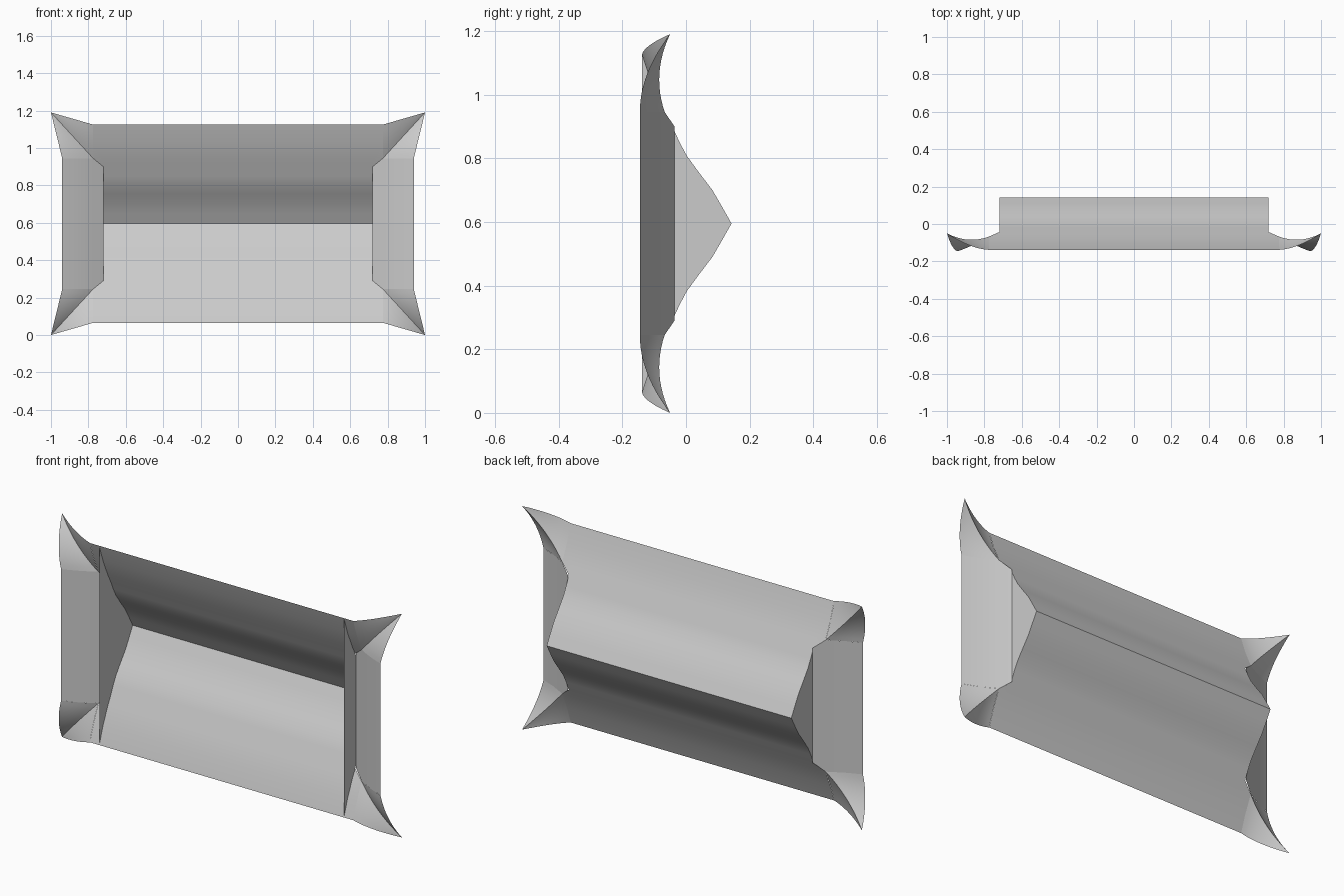
import bpy
import bmesh
from math import radians
from mathutils import Vector

cube = bpy.data.objects.get("Cube")
if cube:
    bpy.data.objects.remove(cube)

MID = 0.595          # height of the ridge line
GABLE = 0.72         # half length between the gable walls
SEAM = 0.775         # where the flat slopes meet the upturned corners

grey = bpy.data.materials.new("roof_grey")
grey.use_nodes = True
grey.diffuse_color = (0.6, 0.6, 0.6, 1)
grey.node_tree.nodes["Principled BSDF"].inputs["Base Color"].default_value = (0.6, 0.6, 0.6, 1)

# Slope profile: distance from ridge line, depth
PROFILE = [(0, 0.143), (0.055, 0.112), (0.105, 0.083), (0.16, 0.041), (0.212, 0.003),
           (0.255, -0.02), (0.305, -0.043), (0.35, -0.067), (0.44, -0.107), (0.53, -0.138)]


def make(name, grids, facing, angle=30):
    """Build sheets from rows of points; facing is a rough outward direction."""
    bm = bmesh.new()
    for rows in grids:
        verts = [[bm.verts.new(p) for p in row] for row in rows]
        for a, b in zip(verts, verts[1:]):
            for i in range(len(a) - 1):
                bm.faces.new((a[i], a[i + 1], b[i + 1], b[i]))
    bmesh.ops.remove_doubles(bm, verts=bm.verts, dist=0.0005)
    bm.normal_update()
    flip = [f for f in bm.faces if f.normal.dot(Vector(facing)) < 0]
    bmesh.ops.reverse_faces(bm, faces=flip)
    mesh = bpy.data.meshes.new(name)
    bm.to_mesh(mesh)
    bm.free()
    mesh.materials.append(grey)
    obj = bpy.data.objects.new(name, mesh)
    bpy.context.collection.objects.link(obj)
    bpy.ops.object.select_all(action='DESELECT')
    obj.select_set(True)
    bpy.context.view_layer.objects.active = obj
    bpy.ops.object.shade_smooth_by_angle(angle=radians(angle))


def hip(t):
    """Corner ridge, sagging and then sweeping up to the tip."""
    return Vector((SEAM + 0.225 * t, -0.067 + 0.017 * t - 0.1 * t * (1 - t), 0.35 + 0.245 * t))


def slope_eave(t):
    return Vector((SEAM + 0.225 * t, -0.138 + 0.088 * t ** 1.7, 0.53 + 0.065 * t))


def end_eave(t):
    return Vector((0.94 + 0.06 * t, -0.145 + 0.095 * t ** 2, 0.35 + 0.245 * t))


def loft(edge, steps=12, across=6):
    rows = []
    for i in range(steps + 1):
        t = i / steps
        rows.append([hip(t).lerp(edge(t), j / across) - Vector((0, 0.02 * (1 - t) * j / across * (1 - j / across), 0))
                     for j in range(across + 1)])
    return rows


def place(rows, sx, sz):
    return [[(p[0] * sx, p[1], MID + p[2] * sz) for p in row] for row in rows]


for sz, level in ((1, "upper"), (-1, "lower")):
    # Long curved slope
    slope = [[(x, y, d) for d, y in PROFILE] for x in (-GABLE, GABLE)]
    # Short strip between gable and corner, cut back along the hip
    strip = [[(GABLE, y, d) for d, y in PROFILE[6:]],
             [(SEAM, PROFILE[7][1], PROFILE[7][0])] + [(SEAM, y, d) for d, y in PROFILE[7:]]]
    make(level + "_slope",
         [place(slope, 1, sz)] + [place(strip, sx, sz) for sx in (1, -1)], (0, 1, 0))

    # Upturned corners
    for sx, side in ((1, "left"), (-1, "right")):
        make(f"{level}_{side}_slope_corner", [place(loft(slope_eave), sx, sz)], (0, 1, 0), 40)
        make(f"{level}_{side}_end_corner", [place(loft(end_eave), sx, sz)], (sx * 0.5, 1, 0), 40)

for sx, side in ((1, "left"), (-1, "right")):
    # Gable wall closing the end of the slopes
    wall = [[(GABLE, y, -d) for d, y in PROFILE], [(GABLE, y, d) for d, y in PROFILE]]
    make(side + "_gable_wall", [place(wall, sx, 1)], (sx, 0, 0))

    # Sloped skirt below the gable
    skirt = [[(x, y, -d), (x, y, d)] for x, y, d in
             ((GABLE, -0.036, 0.305), (SEAM, -0.067, 0.35), (0.857, -0.111, 0.35), (0.94, -0.145, 0.35))]
    make(side + "_end_skirt", [place(skirt, sx, 1)], (sx * 0.5, 1, 0))
